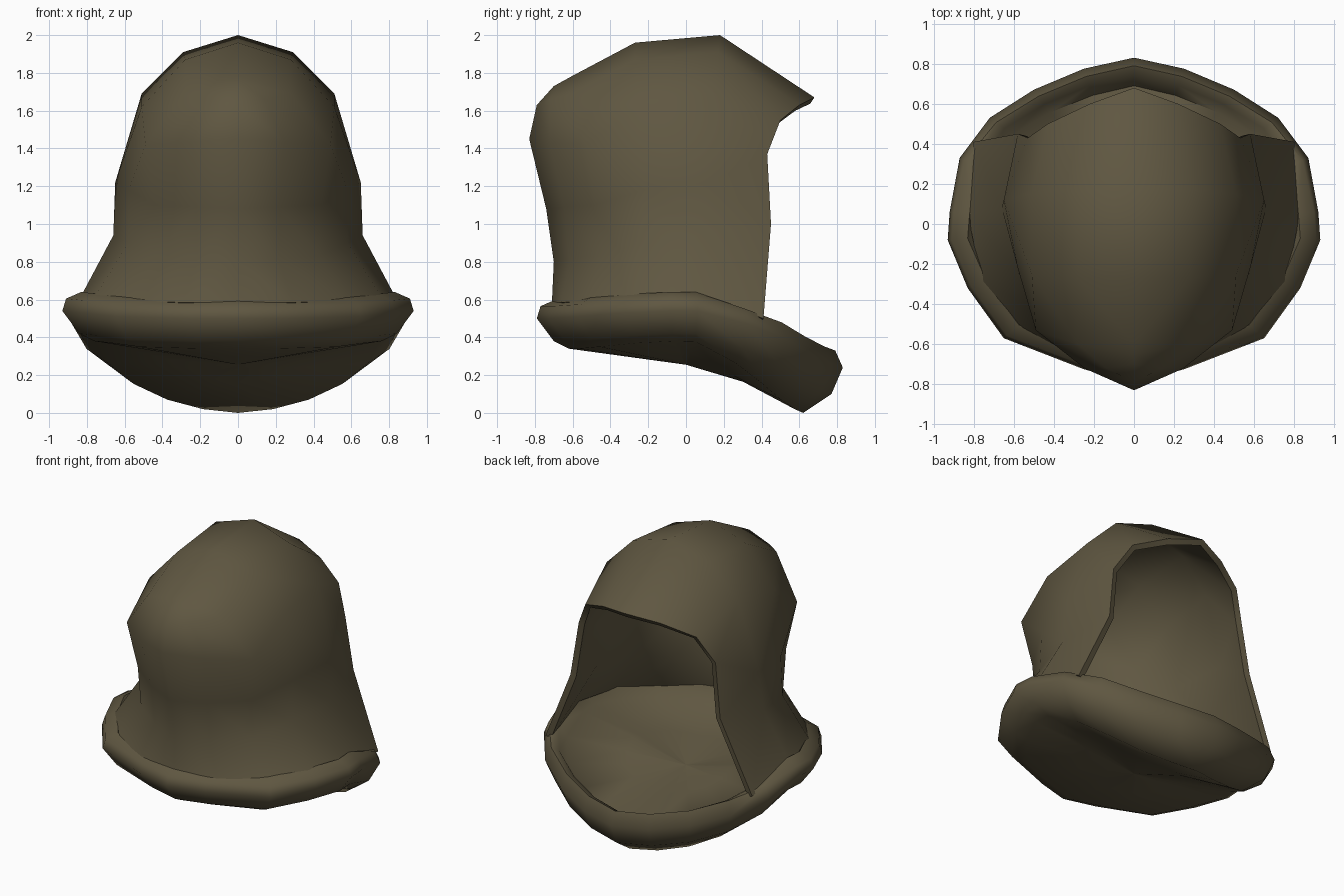
import bpy
import math
from mathutils import Vector

cube = bpy.data.objects.get("Cube")
if cube:
    bpy.data.objects.remove(cube, do_unlink=True)

# Single cloth colour
cloth_colour = (0.115, 0.095, 0.053, 1.0)
cloth = bpy.data.materials.new("olive_brown_cloth")
cloth.use_nodes = True
cloth.diffuse_color = cloth_colour
shader = cloth.node_tree.nodes["Principled BSDF"]
shader.inputs["Base Color"].default_value = cloth_colour
shader.inputs["Roughness"].default_value = 0.9


def loft(columns):
    """Join neighbouring columns of points with quads."""
    rows = len(columns[0])
    points = [point for column in columns for point in column]
    faces = []
    for c in range(len(columns) - 1):
        for r in range(rows - 1):
            a, b = c * rows + r, (c + 1) * rows + r
            faces.append((a, a + 1, b + 1, b))
    return points, faces


def build_half(name, columns, thickness=0.0):
    """Create the left half, mirror it and optionally thicken it."""
    points, faces = loft(columns)
    mesh = bpy.data.meshes.new(name)
    mesh.from_pydata(points, [], faces)
    mesh.materials.append(cloth)
    part = bpy.data.objects.new(name, mesh)
    bpy.context.collection.objects.link(part)

    bpy.ops.object.select_all(action="DESELECT")
    part.select_set(True)
    bpy.context.view_layer.objects.active = part
    mirror = part.modifiers.new("mirror", "MIRROR")
    mirror.use_clip = True
    mirror.merge_threshold = 0.002
    bpy.ops.object.modifier_apply(modifier=mirror.name)
    if thickness:
        shell = part.modifiers.new("shell", "SOLIDIFY")
        shell.thickness = thickness
        shell.offset = -1
        bpy.ops.object.modifier_apply(modifier=shell.name)
    bpy.ops.object.shade_smooth_by_angle(angle=math.radians(65))


# Hood: arches from the collar up to the crown, face opening to front ridge
opening_edge = [(0.80, 0.41, 0.5), (0.58, 0.45, 1.0), (0.53, 0.43, 1.37),
                (0.43, 0.5, 1.55), (0.22, 0.6, 1.63), (0, 0.68, 1.67)]
crown_arch = [(0.83, 0.05, 0.62), (0.66, 0.08, 0.94), (0.65, 0.12, 1.22),
              (0.51, 0.15, 1.69), (0.29, 0.17, 1.91), (0, 0.18, 2.0)]
middle_arch = [(0.76, -0.29, 0.61), (0.58, -0.24, 0.9), (0.58, -0.22, 1.18),
               (0.51, -0.25, 1.62), (0.28, -0.27, 1.87), (0, -0.27, 1.96)]
corner_arch = [(0.58, -0.51, 0.59), (0.43, -0.46, 0.83), (0.44, -0.48, 1.1),
               (0.49, -0.53, 1.42), (0.28, -0.6, 1.69), (0, -0.6, 1.785)]
front_ridge = [(0, -0.71, 0.58), (0, -0.7, 0.8), (0, -0.74, 1.08),
               (0, -0.83, 1.45), (0, -0.79, 1.63), (0, -0.7, 1.73)]
# Bulged strip between the corner and the front ridge
cheek = []
for corner, ridge in zip(corner_arch, front_ridge):
    middle = Vector(corner).lerp(Vector(ridge), 0.5)
    middle.y -= 0.17 * middle.x
    cheek.append(middle)
build_half("hood", [opening_edge, crown_arch, middle_arch,
                    corner_arch, cheek, front_ridge], thickness=0.04)

# Collar: a rolled section swept round a tilted outline, front to back
outline = [(0, -0.79, 0.5), (0.25, -0.725, 0.5), (0.65, -0.57, 0.51),
           (0.83, -0.32, 0.53), (0.93, -0.08, 0.54), (0.92, 0.06, 0.54),
           (0.87, 0.33, 0.47), (0.72, 0.53, 0.39), (0.5, 0.67, 0.31),
           (0.25, 0.775, 0.26), (0, 0.83, 0.24)]
# Inset and rise from underside to inner edge, flowing into the hood in front
front_section = [(0.17, -0.16), (0.09, -0.12), (0, 0), (0.02, 0.065),
                 (0.1, 0.1), (0.16, 0.0)]
back_section = [(0.21, -0.24), (0.06, -0.14), (0, 0), (0.04, 0.09),
                (0.09, 0.065), (0.14, -0.02)]


def collar_column(point):
    """Section of roll, closed to the middle by an underside and a floor."""
    x, y, z = point
    outward = Vector((x, y, 0)).normalized()
    blend = min(max((y - 0.05) / 0.5, 0), 1)
    roll = []
    for front, back in zip(front_section, back_section):
        inset, rise = Vector(front).lerp(Vector(back), blend)
        roll.append(Vector(point) - outward * inset + Vector((0, 0, rise)))
    under_centre = Vector((0, 0, 0.255))
    floor_centre = Vector((0, 0, 0.35))
    under_middle = roll[0].lerp(under_centre, 0.5)
    under_middle.z += 0.035 * blend
    floor_middle = roll[-1].lerp(floor_centre, 0.5)
    return ([under_centre, under_middle] + roll
            + [floor_middle, floor_centre])


build_half("collar", [collar_column(p) for p in reversed(outline)])
